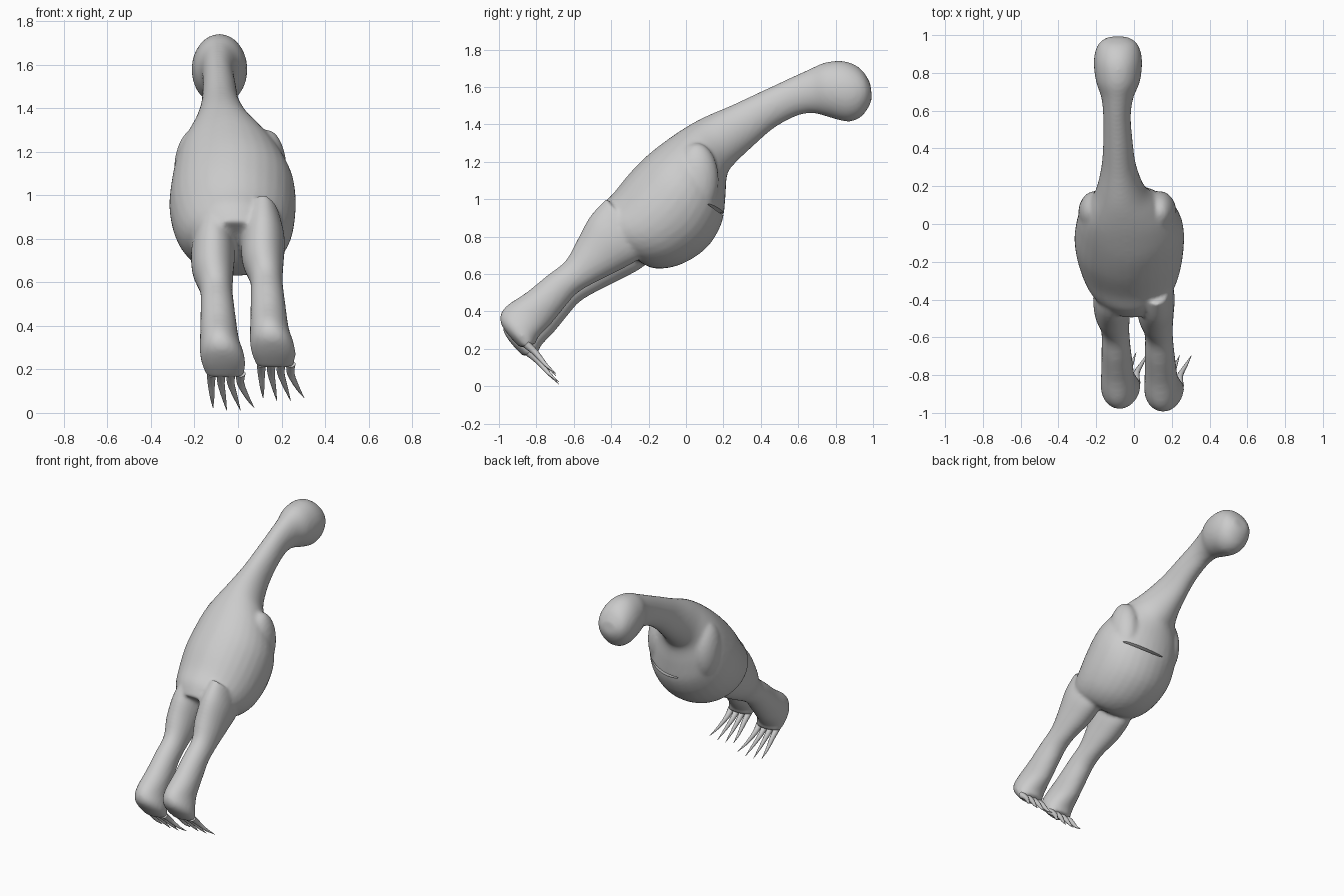
import bpy, bmesh, math
from mathutils import Vector

cube = bpy.data.objects.get("Cube")
if cube:
    bpy.data.objects.remove(cube)

grey = bpy.data.materials.new("pale_grey_skin")
grey.use_nodes = True
grey.diffuse_color = (0.6, 0.6, 0.6, 1)
grey.node_tree.nodes["Principled BSDF"].inputs["Base Color"].default_value = (0.6, 0.6, 0.6, 1)


def spline(a, b, c, d, t):
    return 0.5 * (2 * b + (c - a) * t + (2 * a - 5 * b + 4 * c - d) * t * t
                  + (3 * b - a - 3 * c + d) * t ** 3)


def loft(bm, rings, dy=0, dz=0, sides=32, steps=4):
    """Rings: upper y, z, lower y, z, centre x, half width."""
    n = len(rings)
    dense = []
    for i in range(n - 1):
        four = [rings[min(max(i + k, 0), n - 1)] for k in (-1, 0, 1, 2)]
        for s in range(steps):
            dense.append([spline(*vals, s / steps) for vals in zip(*four)])
    dense.append(rings[-1])
    loops = []
    for uy, uz, ly, lz, cx, hw in dense:
        mid = Vector((cx, (uy + ly) / 2 + dy, (uz + lz) / 2 + dz))
        up = Vector((0, (uy - ly) / 2, (uz - lz) / 2))
        across = Vector((hw, 0, 0))
        angles = [2 * math.pi * k / sides for k in range(sides)]
        loops.append([bm.verts.new(mid + up * math.cos(a) + across * math.sin(a)) for a in angles])
    for a, b in zip(loops, loops[1:]):
        for k in range(sides):
            j = (k + 1) % sides
            bm.faces.new((a[k], a[j], b[j], b[k]))
    bm.faces.new(loops[0][::-1])
    bm.faces.new(loops[-1])


def ellipsoid(bm, centre, radii):
    made = bmesh.ops.create_uvsphere(bm, u_segments=32, v_segments=16, radius=1)["verts"]
    bmesh.ops.scale(bm, vec=radii, verts=made)
    bmesh.ops.translate(bm, vec=centre, verts=made)


def finish(bm, name):
    bmesh.ops.recalc_face_normals(bm, faces=bm.faces)
    mesh = bpy.data.meshes.new(name)
    bm.to_mesh(mesh)
    bm.free()
    mesh.materials.append(grey)
    obj = bpy.data.objects.new(name, mesh)
    bpy.context.collection.objects.link(obj)
    return obj


# Head, neck and torso in one sweep
torso = [
    (0.985, 1.62, 0.995, 1.54, -0.085, 0.05),
    (0.95, 1.68, 0.975, 1.49, -0.085, 0.095),
    (0.90, 1.72, 0.93, 1.435, -0.085, 0.12),
    (0.83, 1.74, 0.86, 1.415, -0.085, 0.128),
    (0.74, 1.73, 0.76, 1.44, -0.085, 0.115),
    (0.66, 1.695, 0.68, 1.46, -0.088, 0.085),
    (0.55, 1.645, 0.59, 1.445, -0.09, 0.073),
    (0.40, 1.575, 0.47, 1.38, -0.085, 0.078),
    (0.25, 1.505, 0.36, 1.285, -0.08, 0.092),
    (0.10, 1.44, 0.26, 1.19, -0.07, 0.13),
    (0.00, 1.385, 0.22, 1.13, -0.055, 0.18),
    (-0.09, 1.325, 0.21, 1.00, -0.04, 0.24),
    (-0.20, 1.24, 0.19, 0.87, -0.025, 0.28),
    (-0.30, 1.14, 0.11, 0.74, -0.025, 0.29),
    (-0.39, 1.03, -0.03, 0.65, -0.02, 0.27),
    (-0.46, 0.96, -0.17, 0.63, -0.015, 0.23),
    (-0.50, 0.88, -0.27, 0.68, -0.01, 0.17),
]

# Leg: upper y, z, lower y, z, sideways shift, half width
leg = [
    (-0.42, 0.98, -0.20, 0.70, 0.0, 0.08),
    (-0.51, 0.88, -0.25, 0.65, 0.0, 0.10),
    (-0.58, 0.75, -0.36, 0.59, 0.0, 0.095),
    (-0.64, 0.645, -0.49, 0.525, 0.015, 0.075),
    (-0.74, 0.565, -0.58, 0.47, 0.02, 0.077),
    (-0.85, 0.475, -0.65, 0.39, 0.025, 0.083),
    (-0.96, 0.40, -0.715, 0.31, 0.03, 0.09),
    (-0.99, 0.33, -0.76, 0.265, 0.04, 0.10),
    (-0.95, 0.255, -0.79, 0.23, 0.05, 0.10),
    (-0.88, 0.18, -0.80, 0.20, 0.055, 0.085),
]
# Hip x, then y and z offsets of each foot
feet = {"right": (-0.115, 0.01, -0.02), "left": (0.115, -0.005, 0.025)}

body_mesh = bmesh.new()
loft(body_mesh, torso)
for hip, dy, dz in feet.values():
    loft(body_mesh, [r[:4] + (hip + r[4], r[5]) for r in leg], dy, dz)
# Blunt shoulders either side of the chest
for x in (-0.205, 0.135):
    ellipsoid(body_mesh, (x, 0.06, 1.10), (0.09, 0.115, 0.20))
body = finish(body_mesh, "body")

# Fuse the parts into one smooth skin
remesh = body.modifiers.new("fuse", 'REMESH')
remesh.mode = 'VOXEL'
remesh.voxel_size = 0.012
relax = body.modifiers.new("relax", 'SMOOTH')
relax.factor = 0.5
relax.iterations = 8

# Curved slit across the chest
slit_mesh = bmesh.new()
ellipsoid(slit_mesh, (0, 0, 0), (0.165, 0.10, 0.012))
for v in slit_mesh.verts:
    v.co.z += 1.2 * v.co.x ** 2
slit = finish(slit_mesh, "slit_cutter")
slit.location = (0.04, 0.13, 0.915)
slit.rotation_euler = (math.radians(10), math.radians(-10), 0)
slit.hide_render = True
cut = body.modifiers.new("slit", 'BOOLEAN')
cut.operation = 'DIFFERENCE'
cut.object = slit

bpy.context.view_layer.objects.active = body
for m in list(body.modifiers):
    bpy.ops.object.modifier_apply(modifier=m.name)
bpy.data.objects.remove(slit)

# Slender claws fanning out from each foot
parts = [body]
for side, (hip, dy, dz) in feet.items():
    bm = bmesh.new()
    for k in range(4):
        fan = k - 1.5
        x = hip + 0.06 + fan * 0.045
        tip_x = hip + 0.095 + fan * 0.063
        tip_z = 0.025 + dz + 0.012 * abs(fan)
        path = [((x, -0.85, 0.20 + dz), 0.022), ((x, -0.80, 0.155 + dz), 0.017),
                (((x + tip_x) / 2, -0.745, 0.09 + dz), 0.010), ((tip_x, -0.69, tip_z), 0.001)]
        loft(bm, [(py + dy - r * 0.7, pz - r * 0.7, py + dy + r * 0.7, pz + r * 0.7, px, r)
                  for (px, py, pz), r in path], sides=10, steps=3)
    parts.append(finish(bm, side + "_claws"))

bpy.ops.object.select_all(action='DESELECT')
for p in parts:
    p.select_set(True)
bpy.context.view_layer.objects.active = body
bpy.ops.object.shade_smooth_by_angle(angle=math.radians(50))
